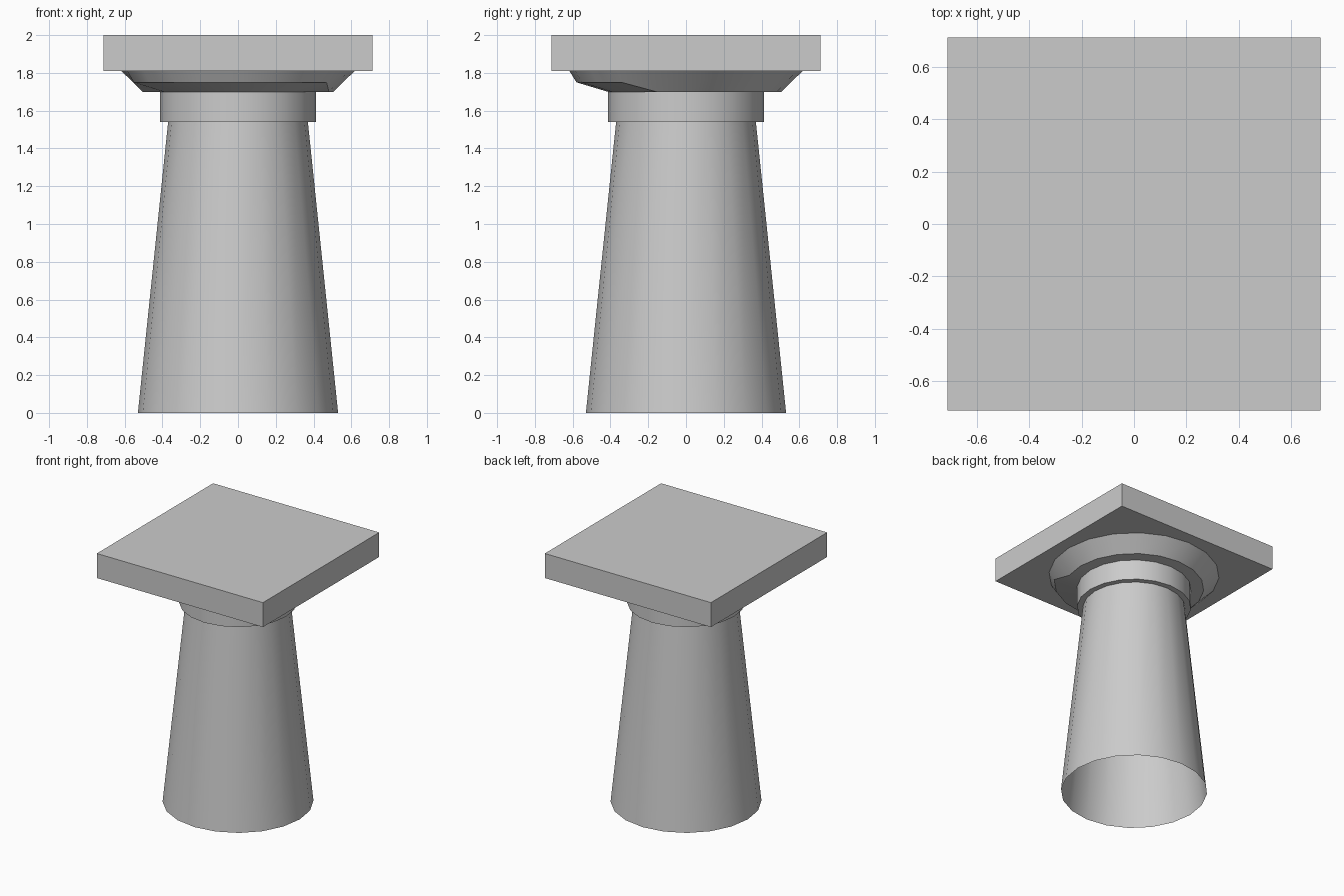
import bpy, bmesh, math

if "Cube" in bpy.data.objects:
    bpy.data.objects.remove(bpy.data.objects["Cube"])

SIDES = 20


def finish(bm, name):
    bmesh.ops.recalc_face_normals(bm, faces=bm.faces)
    mesh = bpy.data.meshes.new(name)
    bm.to_mesh(mesh)
    bm.free()
    obj = bpy.data.objects.new(name, mesh)
    bpy.context.collection.objects.link(obj)
    return obj


def lathe(name, profile, edit=None):
    """Spin an open (radius, z) profile into a smooth low-poly ring part."""
    bm = bmesh.new()
    rings = []
    for k, (r, z) in enumerate(profile):
        ring = []
        for i in range(SIDES):
            rr, zz = edit(k, i, r, z) if edit else (r, z)
            a = math.tau * i / SIDES
            ring.append(bm.verts.new((rr * math.cos(a), rr * math.sin(a), zz)))
        rings.append(ring)
    for lo, hi in zip(rings, rings[1:]):
        for i in range(SIDES):
            j = (i + 1) % SIDES
            bm.faces.new((lo[i], lo[j], hi[j], hi[i]))
    obj = finish(bm, name)
    bpy.ops.object.select_all(action='DESELECT')
    obj.select_set(True)
    bpy.context.view_layer.objects.active = obj
    bpy.ops.object.shade_smooth_by_angle(angle=math.radians(22))
    return obj


# Tapered shaft, open at the bottom, with the collar around its top
lathe("shaft", [(0.53, 0), (0.37, 1.54), (0.413, 1.54), (0.413, 1.70)])


# Flared capital; its lower rim is broken away along the front
def chip(k, i, r, z):
    if k == 1 and 11 <= i <= 18:
        return 0.58, 1.75
    return r, z


lathe("flared_capital", [(0.413, 1.70), (0.506, 1.70), (0.617, 1.81)], chip)

# Square top slab
bm = bmesh.new()
bmesh.ops.create_cube(bm, size=1)
bmesh.ops.scale(bm, vec=(1.424, 1.424, 0.19), verts=bm.verts)
bmesh.ops.translate(bm, vec=(0, 0, 1.905), verts=bm.verts)
finish(bm, "top_slab")
